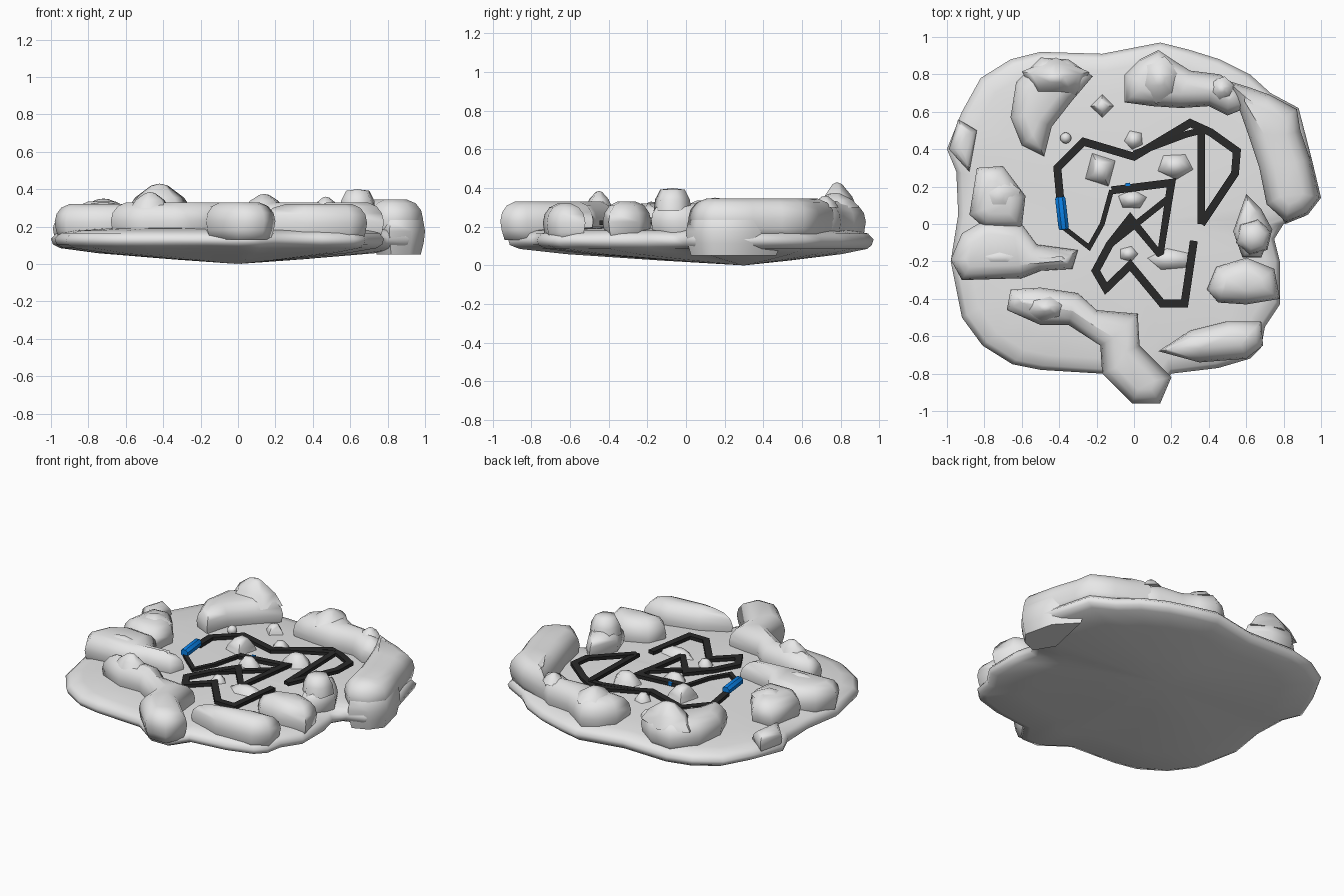
import bpy, bmesh, math
from mathutils import Vector

if "Cube" in bpy.data.objects:
    bpy.data.objects.remove(bpy.data.objects["Cube"])


def material(name, rgb):
    m = bpy.data.materials.new(name)
    m.diffuse_color = (*rgb, 1)
    m.use_nodes = True
    m.node_tree.nodes["Principled BSDF"].inputs["Base Color"].default_value = m.diffuse_color
    return m


STONE = material("pale grey stone", (0.80, 0.80, 0.80))
DARK = material("charcoal", (0.022, 0.022, 0.022))
BLUE = material("blue", (0.003, 0.22, 0.80))


def finish(name, bm, mat, angle=60):
    bmesh.ops.recalc_face_normals(bm, faces=bm.faces[:])
    me = bpy.data.meshes.new(name)
    bm.to_mesh(me)
    bm.free()
    me.materials.append(mat)
    ob = bpy.data.objects.new(name, me)
    bpy.context.collection.objects.link(ob)
    bpy.ops.object.select_all(action='DESELECT')
    ob.select_set(True)
    bpy.context.view_layer.objects.active = ob
    bpy.ops.object.shade_smooth_by_angle(angle=math.radians(angle))
    return ob


def loft(bm, rings, low=None, high=None):
    """Join rings of points; close each end with an apex or a flat cap."""
    vs = [[bm.verts.new(p) for p in r] for r in rings]
    n = len(vs[0])
    for a, b in zip(vs, vs[1:]):
        for i in range(n):
            j = (i + 1) % n
            bm.faces.new((a[i], a[j], b[j], b[i]))
    for ring, apex in ((vs[0], low), (vs[-1], high)):
        if apex:
            c = bm.verts.new(apex)
            for i in range(n):
                bm.faces.new((ring[i], ring[(i + 1) % n], c))
        else:
            f = bm.faces.new(ring)
            bmesh.ops.triangulate(bm, faces=[f])


def inset(poly, d):
    """Move a polygon's corners inward by d, also round hollows."""
    n = len(poly)
    area = sum(poly[i][0] * poly[(i + 1) % n][1] - poly[(i + 1) % n][0] * poly[i][1]
               for i in range(n))
    s = 1 if area > 0 else -1
    out = []
    for i, p in enumerate(poly):
        e1 = (Vector(p) - Vector(poly[i - 1])).normalized()
        e2 = (Vector(poly[(i + 1) % n]) - Vector(p)).normalized()
        m = Vector((-e1.y - e2.y, e1.x + e2.x))
        m = m.normalized() if m.length > 1e-4 else Vector((-e1.y, e1.x))
        k = d / max(0.6, m.dot(Vector((-e1.y, e1.x))))
        out.append(Vector(p) + m * k * s)
    return out


def boulder(name, poly, z0, z1, r=0.075):
    """Round-sided rock with the given plan outline."""
    h = z1 - z0
    levels = ((.3, 0), (.1, .25), (0, .5), (.12, .72), (.45, .9), (1, 1))
    bm = bmesh.new()
    loft(bm, [[(*p, z0 + h * t) for p in inset(poly, r * k)] for k, t in levels])
    finish(name, bm, STONE, 75)


def crag(name, x, y, z0, z1, rx, ry, n=5, turn=0.3, top=0.25):
    """Small faceted peak."""
    bm = bmesh.new()
    rings = []
    for k, t in ((1, 0), (.5 + top / 2 + .1, .5), (top, .93)):
        rings.append([(x + rx * k * math.cos(turn + math.tau * i / n),
                       y + ry * k * math.sin(turn + math.tau * i / n),
                       z0 + (z1 - z0) * t) for i in range(n)])
    loft(bm, rings, high=(x, y, z1))
    finish(name, bm, STONE, 75)


# ground slab: shallow bowl underneath, thick rounded lip, gently rising on top
edge = [(.14, .97), (.3, .93), (.46, .88), (.62, .8), (.73, .7), (.88, .62), (.95, .35),
        (.98, .14), (.91, .04), (.8, 0), (.75, -.08), (.78, -.2), (.78, -.43), (.7, -.55),
        (.68, -.66), (.62, -.72), (.45, -.77), (.2, -.8), (.12, -.92), (0, -.92),
        (-.17, -.8), (-.5, -.78), (-.65, -.75), (-.81, -.65), (-.92, -.5), (-.98, -.2),
        (-.94, .05), (-.95, .28), (-1, .4), (-.92, .6), (-.82, .78), (-.66, .88),
        (-.5, .92), (-.17, .91)]


def slab_ring(t, z, c):
    return [(c[0] + (x - c[0]) * t, c[1] + (y - c[1]) * t, z) for x, y in edge]


low, mid = (0, .3), (0, 0)
bm = bmesh.new()
loft(bm, [slab_ring(.35, .025, low), slab_ring(.75, .058, low), slab_ring(.95, .085, low),
          slab_ring(.99, .105, mid), slab_ring(1, .135, mid), slab_ring(.97, .165, mid),
          slab_ring(.9, .18, mid), slab_ring(.75, .19, mid), slab_ring(.4, .205, mid)],
     low=(0, .3, 0), high=(0, 0, .205))
finish("ground_slab", bm, STONE, 75)

# ring of boulders around the rim
boulder("back_left_rock", [(-.63, .76), (-.5, .89), (-.35, .88), (-.22, .79), (-.33, .66),
        (-.44, .52), (-.48, .36), (-.6, .42), (-.66, .57)], .14, .33)
boulder("back_rock", [(-.05, .65), (-.05, .8), (.03, .88), (.13, .93), (.22, .87), (.3, .82),
        (.46, .8), (.58, .72), (.6, .62), (.5, .58), (.4, .63), (.25, .62), (.1, .63)],
        .12, .33)
right = [(.48, .78), (.62, .74), (.73, .7), (.88, .62), (.9, .5), (.95, .35),
         (1, .14), (.93, .05), (.81, 0), (.7, .1), (.66, .3), (.61, .45), (.55, .62)]
boulder("right_rock", inset(right, .01), .14, .345, .08)
boulder("right_ledge", [(.8, .5), (.95, .35), (1, .14), (.93, .05), (.81, 0), (.72, .15)],
        .05, .30, .07)
boulder("right_middle_rock", [(.53, -.04), (.6, .16), (.68, .08), (.74, -.03), (.68, -.18),
        (.58, -.18)], .14, .32, .06)
boulder("front_right_rock", [(.39, -.35), (.44, -.23), (.6, -.18), (.75, -.24), (.78, -.4),
        (.6, -.43), (.45, -.42)], .12, .33)
boulder("front_far_right_rock", [(.13, -.68), (.3, -.57), (.5, -.52), (.68, -.52),
        (.69, -.65), (.6, -.72), (.35, -.74)], .12, .32)
boulder("front_rock", [(-.68, -.46), (-.66, -.35), (-.5, -.34), (-.3, -.37), (-.2, -.46),
        (.02, -.48), (.03, -.65), (.2, -.82), (.14, -.96), (-.01, -.96), (-.17, -.8),
        (-.18, -.65), (-.35, -.54), (-.5, -.54)], .13, .33)
boulder("left_front_rock", [(-.98, -.19), (-.92, -.05), (-.8, .02), (-.6, .0), (-.52, -.11),
        (-.3, -.14), (-.33, -.24), (-.5, -.25), (-.6, -.29), (-.92, -.3)], .13, .32, .07)
boulder("left_rock", [(-.88, .05), (-.84, .3), (-.7, .31), (-.58, .15), (-.6, -.02),
        (-.8, -.02)], .14, .335)
boulder("left_back_rock", [(-.99, .4), (-.94, .56), (-.84, .5), (-.88, .28)], .13, .25, .05)

# peaks on the boulders: x, y, bottom, top, radii
for i, p in enumerate([(-.42, .78, .28, .43, .19, .11), (.14, .77, .3, .375, .11, .13),
                       (-.72, .15, .3, .35, .12, .11), (-.47, -.45, .3, .385, .11, .07),
                       (-.72, -.18, .28, .33, .2, .07), (.47, .72, .3, .36, .07, .07)]):
    crag(f"peak_{i}", *p, n=6 if i % 2 else 5)
crag("right_peak", .64, -.07, .28, .40, .1, .1, n=6, top=.65)

# low stones on the inner floor
for i, p in enumerate([(-.17, .63, .17, .25, .07, .07), (-.18, .29, .18, .29, .1, .11),
                       (.22, .31, .18, .28, .11, .08), (-.01, .13, .18, .265, .09, .06),
                       (0, .45, .18, .25, .06, .06), (-.03, -.16, .18, .25, .06, .05),
                       (.2, -.19, .18, .25, .15, .07)]):
    crag(f"floor_stone_{i}", *p, n=4 if i in (0, 1) else 5, turn=.5 * (i % 5), top=.4)
bm = bmesh.new()
bmesh.ops.create_uvsphere(bm, u_segments=12, v_segments=8, radius=.03)
bmesh.ops.translate(bm, verts=bm.verts[:], vec=(-.365, .46, .22))
finish("pebble", bm, STONE)


# dark track strips, mitred at the bends
def strip(name, pts, width, thick, mat):
    rings = []
    P = [Vector(p) for p in pts]
    for i, p in enumerate(P):
        a = (p - P[i - 1]).xy.normalized() if i else None
        b = (P[i + 1] - p).xy.normalized() if i + 1 < len(P) else None
        a, b = a or b, b or a
        na = Vector((-a.y, a.x))
        m = na + Vector((-b.y, b.x))
        m = m.normalized() if m.length > 1e-3 else na
        m = m * (width / 2 / max(.5, m.dot(na)))
        rings.append([(p.x + s * m.x, p.y + s * m.y, p.z + t * thick / 2)
                      for s, t in ((1, 1), (1, -1), (-1, -1), (-1, 1))])
    bm = bmesh.new()
    loft(bm, rings)
    return finish(name, bm, mat, 30)


strip("track_outer", [(-.395, .14, .23), (-.41, .3, .22), (-.27, .44, .215), (0, .36, .22),
      (.3, .54, .235), (.41, .49, .25), (.55, .39, .27), (.54, .27, .265), (.36, 0, .235)],
      .042, .022, DARK)
strip("track_branch", [(0, .375, .22), (.28, .48, .235), (.36, .5, .245)], .035, .022, DARK)
strip("track_right", [(.36, .5, .245), (.36, 0, .235)], .04, .022, DARK)
strip("track_front", [(.32, -.09, .225), (.27, -.425, .22), (.15, -.425, .22),
      (-.02, -.22, .22), (-.15, -.345, .22), (-.205, -.25, .22), (-.13, -.11, .22),
      (-.02, .03, .225), (.14, -.165, .22), (.2, .22, .225), (-.12, .18, .22)],
      .042, .022, DARK)
strip("track_cross", [(-.14, -.12, .22), (.2, .15, .226)], .034, .02, DARK)
strip("track_left", [(-.12, .18, .22), (-.17, 0, .218), (-.24, -.125, .215),
      (-.375, -.02, .23)], .026, .02, DARK)

# blue capsule riding on the track, and a blue chip by the centre
bm = bmesh.new()
a, b = Vector((-.395, .145, .25)), Vector((-.375, -.03, .25))
d = (b - a).normalized()
side = Vector((-d.y, d.x, 0))
rings = []
for t, r in ((0, .025), (.06, .03), (.94, .03), (1, .025)):
    c = a.lerp(b, t)
    rings.append([c + side * r * math.cos(math.tau * k / 8 + .39)
                  + Vector((0, 0, r * math.sin(math.tau * k / 8 + .39))) for k in range(8)])
loft(bm, rings)
finish("blue_capsule", bm, BLUE, 30)
strip("blue_chip", [(-.045, .21, .225), (-.02, .213, .225)], .016, .02, BLUE)
